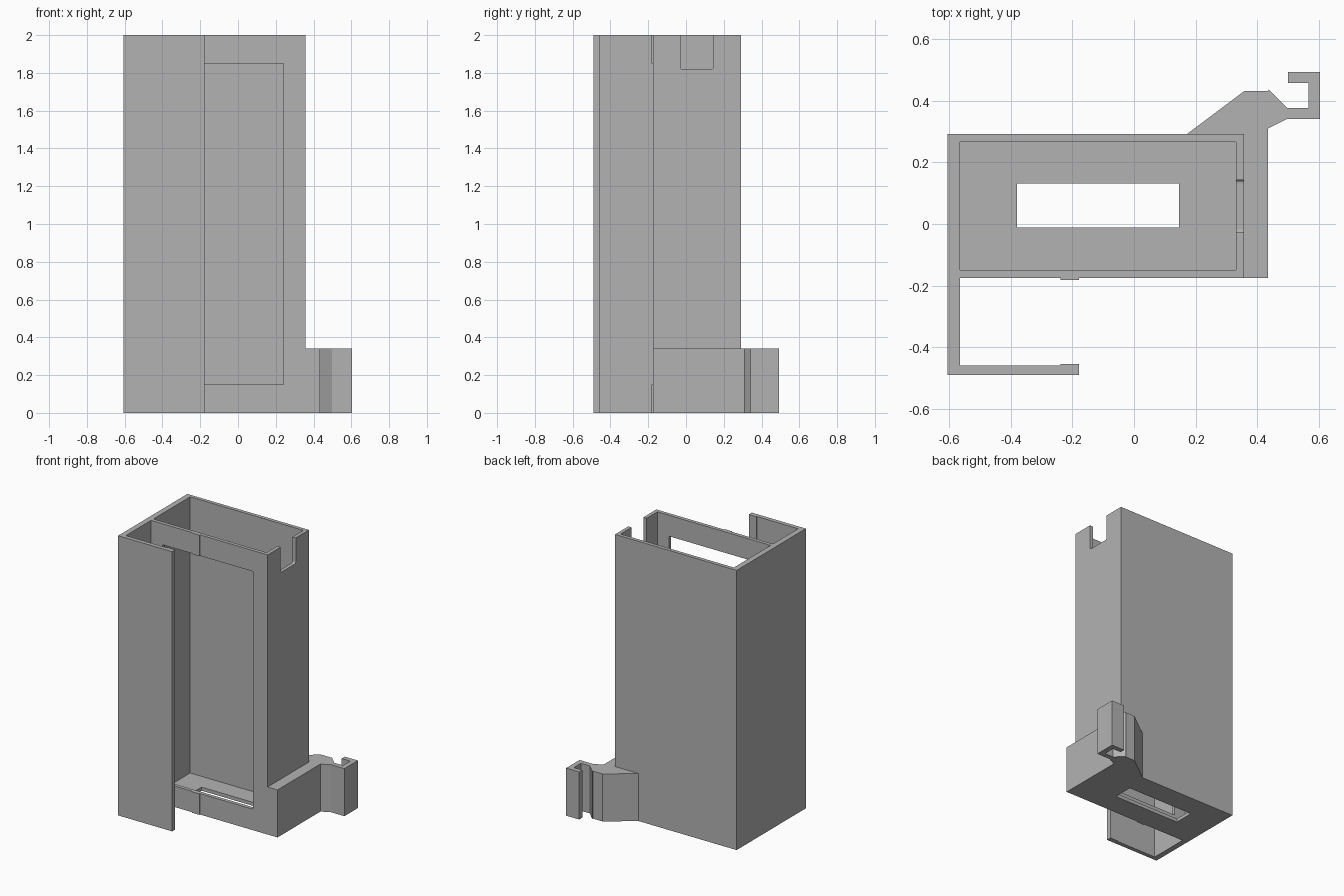
import bpy
import bmesh

cube = bpy.data.objects.get("Cube")
if cube:
    bpy.data.objects.remove(cube, do_unlink=True)

grey = bpy.data.materials.new("plain_grey")
grey.use_nodes = True
GREY = (0.45, 0.45, 0.45, 1)
grey.diffuse_color = GREY
grey.node_tree.nodes["Principled BSDF"].inputs["Base Color"].default_value = GREY


def prism(name, outline, z0, z1):
    """Extrude a closed xy outline from z0 to z1."""
    bm = bmesh.new()
    base = bm.faces.new([bm.verts.new((x, y, z0)) for x, y in outline])
    top = bmesh.ops.extrude_face_region(bm, geom=[base])["geom"]
    moved = [v for v in top if isinstance(v, bmesh.types.BMVert)]
    bmesh.ops.translate(bm, verts=moved, vec=(0, 0, z1 - z0))
    bmesh.ops.recalc_face_normals(bm, faces=bm.faces)
    mesh = bpy.data.meshes.new(name)
    bm.to_mesh(mesh)
    bm.free()
    mesh.materials.append(grey)
    obj = bpy.data.objects.new(name, mesh)
    bpy.context.collection.objects.link(obj)
    return obj


def box(name, x0, x1, y0, y1, z0, z1):
    return prism(name, [(x0, y0), (x1, y0), (x1, y1), (x0, y1)], z0, z1)


def cut(target, cutter):
    """Subtract a cutter, then discard it."""
    cutter.hide_render = True
    mod = target.modifiers.new("cut", 'BOOLEAN')
    mod.operation = 'DIFFERENCE'
    mod.solver = 'EXACT'
    mod.object = cutter
    bpy.context.view_layer.objects.active = target
    bpy.ops.object.modifier_apply(modifier=mod.name)
    bpy.data.objects.remove(cutter, do_unlink=True)


def round_bottom(obj, radius):
    """Round the lower edges that run along x."""
    bm = bmesh.new()
    bm.from_mesh(obj.data)
    low = min(v.co.z for v in bm.verts)
    edges = [e for e in bm.edges
             if all(abs(v.co.z - low) < 1e-5 for v in e.verts)
             and abs(e.verts[0].co.y - e.verts[1].co.y) < 1e-5]
    bmesh.ops.bevel(bm, geom=edges, offset=radius, segments=4,
                    profile=0.5, affect='EDGES')
    bm.to_mesh(obj.data)
    bm.free()


# Open-topped case with a thin floor
case = box("case", -0.605, 0.357, -0.175, 0.292, 0, 2)
cut(case, box("cavity", -0.565, 0.331, -0.149, 0.266, 0.025, 2.2))

# Front window, floor slot and notch in the side wall
cut(case, box("window", -0.475, 0.24, -0.3, -0.1, 0.15, 1.85))
cut(case, box("floor_slot", -0.38, 0.146, -0.012, 0.131, -0.1, 0.1))
notch = box("notch", 0.25, 0.45, -0.028, 0.143, 1.817, 2.2)
round_bottom(notch, 0.012)
cut(case, notch)

# Ribs on the front wall above and below the window
for name, z0, z1 in (("lower_rib", 0, 0.15), ("upper_rib", 1.85, 2)):
    box(name, -0.238, -0.178, -0.182, -0.175, z0, z1)

# L-shaped front flap with a thickened lip
prism("front_flap", [
    (-0.605, -0.175), (-0.605, -0.49), (-0.178, -0.49), (-0.178, -0.455),
    (-0.238, -0.455), (-0.238, -0.46), (-0.565, -0.46), (-0.565, -0.175),
], 0, 2)

# Low side bracket ending in a hooked clip
prism("side_bracket", [
    (0.357, -0.175), (0.435, -0.175), (0.435, 0.31), (0.497, 0.341),
    (0.603, 0.341), (0.603, 0.493), (0.5, 0.493), (0.5, 0.458),
    (0.567, 0.458), (0.567, 0.377), (0.497, 0.377), (0.437, 0.437),
    (0.435, 0.431), (0.357, 0.431), (0.172, 0.292), (0.357, 0.292),
], 0, 0.34)
